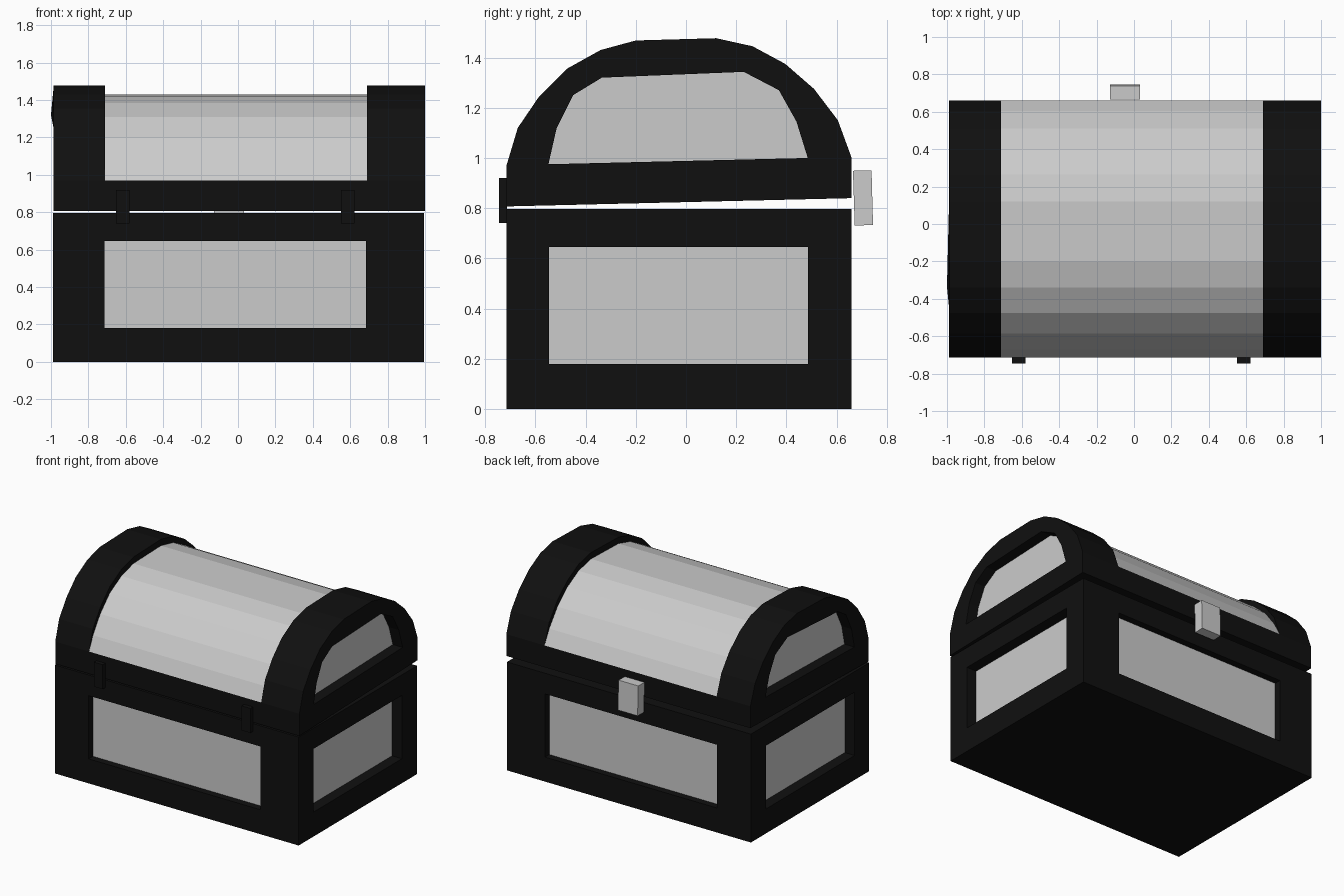
import bpy, bmesh
from mathutils import Vector as V

if "Cube" in bpy.data.objects:
    bpy.data.objects.remove(bpy.data.objects["Cube"])

black = bpy.data.materials.new("black_trim")
black.diffuse_color = (0.005, 0.005, 0.005, 1)
black.use_nodes = True
black.node_tree.nodes["Principled BSDF"].inputs["Base Color"].default_value = black.diffuse_color
grey = bpy.data.materials.new("grey_panel")
grey.diffuse_color = (0.8, 0.8, 0.8, 1)
grey.use_nodes = True
grey.node_tree.nodes["Principled BSDF"].inputs["Base Color"].default_value = grey.diffuse_color


def face(bm, pts, mat=0):
    f = bm.faces.new([bm.verts.new(p) for p in pts])
    f.material_index = mat


def strip(bm, a, b, mat=0, closed=False):
    """Quads between two matching rows of points."""
    n = len(a)
    for i in range(n if closed else n - 1):
        j = (i + 1) % n
        face(bm, [a[i], a[j], b[j], b[i]], mat)


def ring(bm, outer, inner, normal):
    """Flat face with a hole in it."""
    edges = []
    for loop in (outer, inner):
        vs = [bm.verts.new(p) for p in loop]
        edges += [bm.edges.new((vs[i - 1], vs[i])) for i in range(len(vs))]
    bmesh.ops.triangle_fill(bm, edges=edges, use_beauty=True, normal=normal)


def recess(bm, outer, inner, depth, mat=1):
    """Frame around a sunken panel."""
    depth = V(depth)
    ring(bm, outer, inner, -depth.normalized())
    sunk = [V(p) + depth for p in inner]
    strip(bm, inner, sunk, 0, True)
    face(bm, sunk, mat)


def finish(bm, name, mats):
    bmesh.ops.remove_doubles(bm, verts=bm.verts, dist=0.0005)
    bmesh.ops.recalc_face_normals(bm, faces=bm.faces)
    me = bpy.data.meshes.new(name)
    bm.to_mesh(me)
    bm.free()
    for m in mats:
        me.materials.append(m)
    ob = bpy.data.objects.new(name, me)
    bpy.context.collection.objects.link(ob)
    return ob


def rect(a0, a1, b0, b1):
    return [(a0, b0), (a1, b0), (a1, b1), (a0, b1)]


def block(name, x0, x1, yz, mats):
    bm = bmesh.new()
    a, b = ([(x, y, z) for y, z in yz] for x in (x0, x1))
    strip(bm, a, b, 0, True)
    face(bm, a)
    face(bm, b)
    return finish(bm, name, mats)


Y0, Y1 = -0.715, 0.66

# Chest base: sunken panel on each side, open box inside
bm = bmesh.new()
X0, X1, H = -0.99, 0.994, 0.797
for y, d in ((Y0, 0.05), (Y1, -0.05)):
    recess(bm, [(u, y, v) for u, v in rect(X0, X1, 0, H)],
           [(u, y, v) for u, v in rect(-0.715, 0.685, 0.18, 0.645)], (0, d, 0))
for x, d in ((X0, 0.08), (X1, -0.08)):
    recess(bm, [(x, u, v) for u, v in rect(Y0, Y1, 0, H)],
           [(x, u, v) for u, v in rect(-0.545, 0.485, 0.18, 0.645)], (d, 0, 0))
recess(bm, [(u, v, H) for u, v in rect(X0, X1, Y0, Y1)],
       [(u, v, H) for u, v in rect(-0.89, 0.89, -0.618, 0.563)], (0, 0, -0.7), 0)
face(bm, [(u, v, 0) for u, v in rect(X0, X1, Y0, Y1)])
finish(bm, "chest_base", [black, grey])

# Lid, slightly ajar: outer arch profile (y, z)
arch = [(0.66, 0.84), (0.66, 1.0), (0.605, 1.15), (0.51, 1.275), (0.395, 1.375),
        (0.265, 1.445), (0.12, 1.477), (-0.2, 1.468), (-0.34, 1.43), (-0.475, 1.355),
        (-0.585, 1.245), (-0.67, 1.12), (-0.715, 0.97), (-0.715, 0.807)]
window = [(0.485, 1.0), (0.44, 1.145), (0.37, 1.27), (0.23, 1.343),
          (-0.335, 1.32), (-0.45, 1.25), (-0.515, 1.12), (-0.548, 0.975)]
low = [arch[1]] + [(y, z - 0.047) for y, z in arch[2:-2]] + [arch[-2]]
xs = [-0.986, -0.711, 0.689, 1.0]


def at(x, prof):
    return [(x, y, z) for y, z in prof]


bm = bmesh.new()
# end caps
recess(bm, at(xs[0], arch), at(xs[0], window), (0.08, 0, 0))
recess(bm, at(xs[3], arch), at(xs[3], window), (-0.08, 0, 0))
# end bands, rims and sunken middle arch
strip(bm, at(xs[0], arch), at(xs[1], arch))
strip(bm, at(xs[2], arch), at(xs[3], arch))
for rim in (arch[:2], arch[-2:]):
    strip(bm, at(xs[1], rim), at(xs[2], rim))
strip(bm, at(xs[1], low), at(xs[2], low), 1)
for x in xs[1:3]:
    strip(bm, at(x, arch[1:-1]), at(x, low))
# underside rim and cavity
cy, cz = (arch[0][0] + arch[-1][0]) / 2, (arch[0][1] + arch[-1][1]) / 2
inner = [(cy + (y - cy) * 0.86, cz + (z - cz) * 0.86) for y, z in arch]
a, b = at(-0.89, inner), at(0.89, inner)
ring(bm, [(x, *arch[0]) for x in xs] + [(x, *arch[-1]) for x in reversed(xs)],
     [a[0], b[0], b[-1], a[-1]], V((0, 0.024, -1)).normalized())
strip(bm, a, b)
face(bm, a)
face(bm, b)
# pulled-out corner on the left window
for v in bm.verts:
    if (v.co - V((xs[0], *window[4]))).length < 0.001:
        v.co.x = -1.0
finish(bm, "lid", [black, grey])

# Hinges on the -y side
for name, x in (("hinge_left", -0.615), ("hinge_right", 0.587)):
    block(name, x - 0.036, x + 0.036, rect(-0.745, -0.712, 0.74, 0.92), [black])

# Latch, tilted with the lid
block("latch", -0.128, 0.032,
      [(0.672, 0.731), (0.745, 0.733), (0.739, 0.951), (0.665, 0.949)], [])
